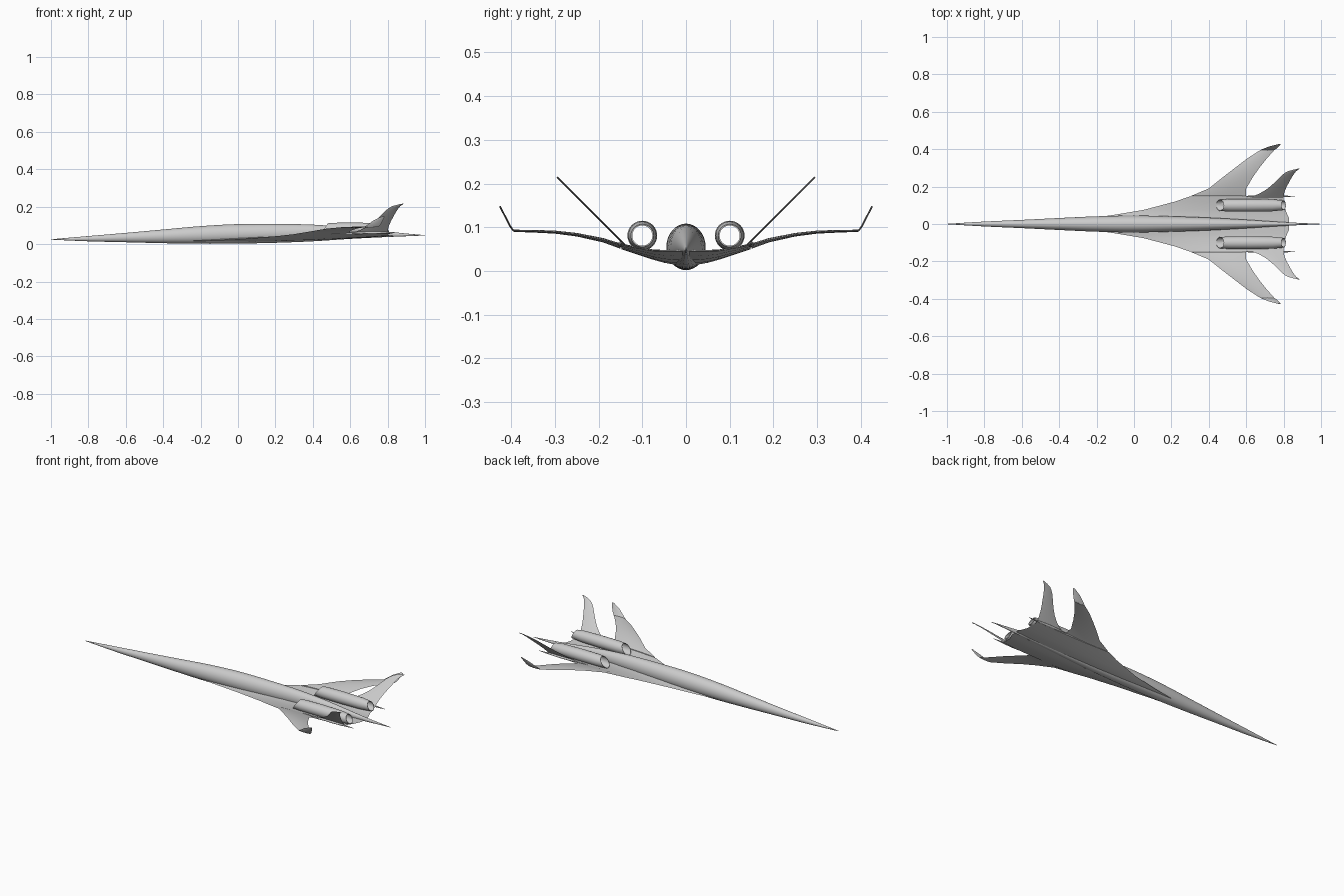
import bpy, bmesh, math
from mathutils import Vector

if "Cube" in bpy.data.objects:
    bpy.data.objects.remove(bpy.data.objects["Cube"])

grey = bpy.data.materials.new("airframe grey")
grey.use_nodes = True
COLOUR = (0.6, 0.6, 0.6, 1)
grey.diffuse_color = COLOUR
grey.node_tree.nodes["Principled BSDF"].inputs["Base Color"].default_value = COLOUR


def loft(name, rings, loop=False, angle=35, mirror=False):
    """Skin closed rings of points; cap the ends, or join last to first."""
    bm = bmesh.new()
    rows = [[bm.verts.new(p) for p in ring] for ring in rings]
    n = len(rows[0])
    for a, b in zip(rows, rows[1:] + (rows[:1] if loop else [])):
        for i in range(n):
            j = (i + 1) % n
            bm.faces.new((a[i], a[j], b[j], b[i]))
    if not loop:
        bm.faces.new(rows[0])
        bm.faces.new(rows[-1])
    bmesh.ops.recalc_face_normals(bm, faces=bm.faces)
    mesh = bpy.data.meshes.new(name)
    bm.to_mesh(mesh)
    bm.free()
    mesh.materials.append(grey)
    obj = bpy.data.objects.new(name, mesh)
    bpy.context.collection.objects.link(obj)
    if mirror:
        mod = obj.modifiers.new("other side", 'MIRROR')
        mod.use_axis = (False, True, False)
    bpy.ops.object.select_all(action='DESELECT')
    obj.select_set(True)
    bpy.context.view_layer.objects.active = obj
    bpy.ops.object.shade_smooth_by_angle(angle=math.radians(angle))
    return obj


def smooth(rows, steps=4):
    """Catmull-Rom interpolation of station rows."""
    out = []
    for i in range(len(rows) - 1):
        p = [Vector(rows[max(0, min(len(rows) - 1, i + k))]) for k in (-1, 0, 1, 2)]
        for s in range(steps):
            t = s / steps
            out.append(0.5 * (2 * p[1] + (p[2] - p[0]) * t
                              + (2 * p[0] - 5 * p[1] + 4 * p[2] - p[3]) * t * t
                              + (3 * p[1] - p[0] - 3 * p[2] + p[3]) * t ** 3))
    return out + [Vector(rows[-1])]


def ellipse(x, y, z, ry, rz, n=32):
    return [(x, y + ry * math.cos(a), z + rz * math.sin(a))
            for a in (2 * math.pi * i / n for i in range(n))]


def airfoil(le, te, normal, thick, n=8):
    """Thin lens section between a leading and a trailing point."""
    le, te, normal = Vector(le), Vector(te), Vector(normal).normalized()
    ts = [0.5 - 0.5 * math.cos(math.pi * i / n) for i in range(n + 1)]
    up = [le.lerp(te, t) + normal * thick * 2 * t * (1 - t) for t in ts]
    low = [le.lerp(te, t) - normal * thick * 2 * t * (1 - t) for t in ts[1:-1]]
    return up + low[::-1]


# Fuselage: x, half width, bottom, top
body = [(-1, .001, .024, .026), (-.8, .013, .015, .043), (-.6, .022, .010, .060),
        (-.4, .032, .005, .078), (-.2, .041, .002, .096), (0, .045, .003, .107),
        (.2, .041, .007, .108), (.4, .034, .015, .104), (.6, .023, .028, .089),
        (.8, .010, .038, .066), (1, .001, .046, .048)]
loft("fuselage", [ellipse(x, 0, (b + t) / 2, w, (t - b) / 2) for x, w, b, t in smooth(body)])

# Wing: y, leading x, trailing x, leading z, trailing z, thickness
inner = [(0, -.30, .83, .018, .045, .026), (.03, -.24, .83, .018, .045, .026),
         (.05, -.10, .82, .022, .045, .024), (.075, .05, .81, .029, .046, .020),
         (.12, .22, .80, .044, .054, .015), (.148, .30, .80, .053, .060, .012)]
outer = [(.150, .305, .60, .054, .060, .012), (.19, .40, .60, .070, .071, .010),
         (.25, .475, .635, .083, .083, .008), (.30, .54, .67, .089, .089, .007),
         (.35, .605, .71, .091, .091, .006), (.395, .675, .75, .092, .092, .005)]
for name, rows in (("inner_wing", inner), ("outer_wing", outer)):
    loft(name, [airfoil((a, y, c), (b, y, d), (0, 0, 1), t) for y, a, b, c, d, t in rows],
         mirror=True)

# Winglets turned up at the wing tips
tips = [(.395, .675, .75, .092), (.404, .695, .763, .105), (.415, .725, .775, .127),
        (.426, .77, .784, .148)]
loft("winglet", [airfoil((a, y, z), (b, y, z), (0, -.9, .4), .004) for y, a, b, z in tips],
     mirror=True)

# Canted tail fins: distance out along the slope, leading x, trailing x
fin = [(0, .61, .80), (.02, .665, .802), (.05, .715, .812), (.085, .755, .83),
       (.12, .79, .85), (.143, .825, .868), (.155, .875, .887)]
loft("tail_fin", [airfoil((a, .14 + d, .06 + d), (b, .14 + d, .06 + d), (0, -1, 1), .004)
                  for d, a, b in smooth(fin, 2)], mirror=True)

# Slim booms at the fin roots
boom = [(.58, .001), (.64, .005), (.72, .007), (.79, .005), (.86, .001)]
loft("fin_boom", [ellipse(x, .148, .061, r, r, 12) for x, r in boom], mirror=True)

# Open engine tubes with slanted intake and nozzle: x, radius, slant
tube = [(.46, .030, .02), (.50, .033, .01), (.62, .034, 0), (.74, .032, 0), (.80, .026, -.012),
        (.80, .023, -.012), (.74, .029, 0), (.62, .031, 0), (.50, .030, .01), (.46, .028, .02)]
loft("engine_tube", [[(x + s * (z - .081) / r, y, z) for x0, y, z in ellipse(x, .100, .081, r, r)]
                     for x, r, s in tube], loop=True, angle=50, mirror=True)
